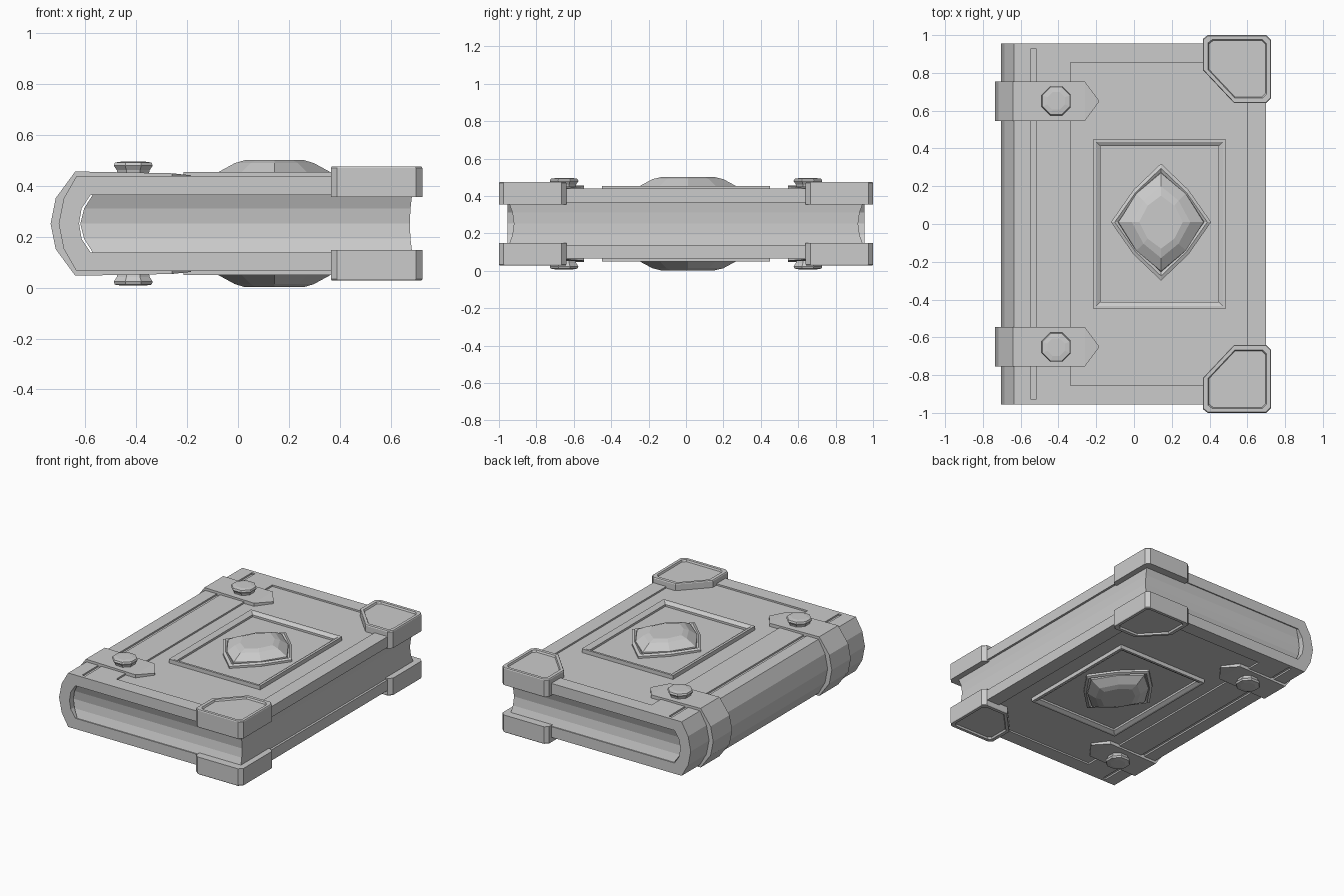
import bpy, bmesh
from math import cos, sin, pi

if "Cube" in bpy.data.objects:
    bpy.data.objects.remove(bpy.data.objects["Cube"], do_unlink=True)

MID = 0.252   # height of the plane between the two covers
grey = bpy.data.materials.new("plain grey")
grey.use_nodes = True
grey.diffuse_color = (0.6, 0.6, 0.6, 1)
grey.node_tree.nodes["Principled BSDF"].inputs["Base Color"].default_value = (0.6, 0.6, 0.6, 1)


def loft(name, rings, mirror="", loop=False):
    """Skin a list of equal point rings; mirror across the given axes."""
    bm = bmesh.new()
    vs = [[bm.verts.new(p) for p in ring] for ring in rings]
    n = len(vs[0])
    pairs = list(zip(vs, vs[1:])) + ([(vs[-1], vs[0])] if loop else [])
    for a, b in pairs:
        for i in range(n):
            j = (i + 1) % n
            bm.faces.new((a[i], a[j], b[j], b[i]))
    if not loop:
        bm.faces.new(vs[0])
        bm.faces.new(vs[-1])
    bmesh.ops.recalc_face_normals(bm, faces=bm.faces)
    mesh = bpy.data.meshes.new(name)
    bm.to_mesh(mesh)
    bm.free()
    mesh.materials.append(grey)
    ob = bpy.data.objects.new(name, mesh)
    ob.location.z = MID
    bpy.context.collection.objects.link(ob)
    if mirror:
        m = ob.modifiers.new("mirror", "MIRROR")
        m.use_axis = ["X" in mirror, "Y" in mirror, "Z" in mirror]
        m.use_mirror_merge = False
    return ob


def rect(x0, x1, y, z):
    return [(x0, -y, z), (x1, -y, z), (x1, y, z), (x0, y, z)]


def both(half):
    """Extend an upper half profile (ending on the mid plane) to the lower half."""
    return half + [(x, -z) for x, z in reversed(half[:-1])]


# Wraparound cover with faceted spine
outer = both([(0.70, 0.187), (-0.635, 0.187), (-0.685, 0.10), (-0.705, 0)])
inner = both([(0.70, 0.113), (-0.58, 0.113), (-0.615, 0.06), (-0.625, 0)])
profile = outer + inner[::-1]
cover = loft("cover", [[(x, y, z) for x, z in profile] for y in (-0.955, 0.955)])

# Sunken panel and hinge groove on both faces
for name, x0, x1, y in (("panel", -0.335, 0.60, 0.855), ("groove", -0.545, -0.52, 0.93)):
    cutter = loft(name + "_cutter", [rect(x0, x1, y, 0.176), rect(x0, x1, y, 0.3)], "Z")
    cutter.hide_render = True
    cutter.hide_viewport = True
    cutter.display_type = "WIRE"
    cut = cover.modifiers.new(name, "BOOLEAN")
    cut.operation, cut.solver, cut.object = "DIFFERENCE", "EXACT", cutter

# Page block, hollowed along its edges and rounded at the spine
levels = [(-0.115, 0, 0.57), (-0.06, 0.02, 0.605), (0, 0.028, 0.62),
          (0.06, 0.02, 0.605), (0.115, 0, 0.57)]
loft("pages", [rect(-left, 0.685 - dip / 3, 0.948 - dip, z) for z, dip, left in levels])

# Raised rectangular frame
def frame_ring(grow, z):
    return [(x + 0.135, y, z) for x, y, _ in rect(-0.35 - grow, 0.35 + grow, 0.45 + grow, z)]

loft("panel_frame", [frame_ring(0, 0.17), frame_ring(0, 0.203), frame_ring(-0.015, 0.203),
                     frame_ring(-0.037, 0.19), frame_ring(-0.037, 0.17)], "Z", loop=True)


# Diamond-shaped setting and faceted gem
def diamond(rx, ry, z, bulge=0.55):
    ring = []
    for i in range(8):
        k = 1 if i % 2 == 0 else bulge * 2 ** 0.5
        ring.append((0.143 + rx * k * cos(i * pi / 4), 0.01 + ry * k * sin(i * pi / 4), z))
    return ring

loft("gem_setting", [diamond(0.265, 0.31, 0.17), diamond(0.265, 0.31, 0.19),
                     diamond(0.245, 0.285, 0.198), diamond(0.22, 0.26, 0.186),
                     diamond(0.22, 0.26, 0.17)], "Z", loop=True)
loft("gem", [diamond(0.235, 0.27, 0.17), diamond(0.225, 0.26, 0.20, 0.58),
             diamond(0.155, 0.19, 0.238, 0.6), diamond(0.115, 0.14, 0.25, 0.62)], "Z")

# Corner guards with a sunken plate
guard = [(0.365, 0.98), (0.39, 1.0), (0.70, 1.0), (0.725, 0.975),
         (0.725, 0.665), (0.70, 0.64), (0.53, 0.64), (0.365, 0.815)]

def guard_ring(scale, z):
    return [(0.56 + (x - 0.56) * scale, 0.83 + (y - 0.83) * scale, z) for x, y in guard]

loft("corner_guards", [guard_ring(1, 0.104), guard_ring(1, 0.218), guard_ring(0.98, 0.224),
                       guard_ring(0.86, 0.224), guard_ring(0.83, 0.212)], "YZ")

# Straps wrapping the spine, ending in points: outer x, z, inner x, z, half width
half = [(-0.185, 0.190, -0.185, 0.170, 0.003), (-0.26, 0.198, -0.26, 0.170, 0.104),
        (-0.64, 0.205, -0.63, 0.170, 0.104), (-0.717, 0.10, -0.67, 0.09, 0.104),
        (-0.737, 0, -0.69, 0, 0.104)]
path = half + [(a, -b, c, -d, w) for a, b, c, d, w in reversed(half[:-1])]
loft("straps", [[(a, 0.65 - w, b), (a, 0.65 + w, b), (c, 0.65 + w, d), (c, 0.65 - w, d)]
                for a, b, c, d, w in path], "Y")


# Eight-sided rivets
def rivet_ring(r, z):
    return [(-0.412 + r * cos((i + 0.5) * pi / 4), 0.652 + r * sin((i + 0.5) * pi / 4), z)
            for i in range(8)]

loft("rivets", [rivet_ring(0.065, 0.19), rivet_ring(0.07, 0.21), rivet_ring(0.083, 0.228),
                rivet_ring(0.078, 0.24), rivet_ring(0.05, 0.244)], "YZ")
